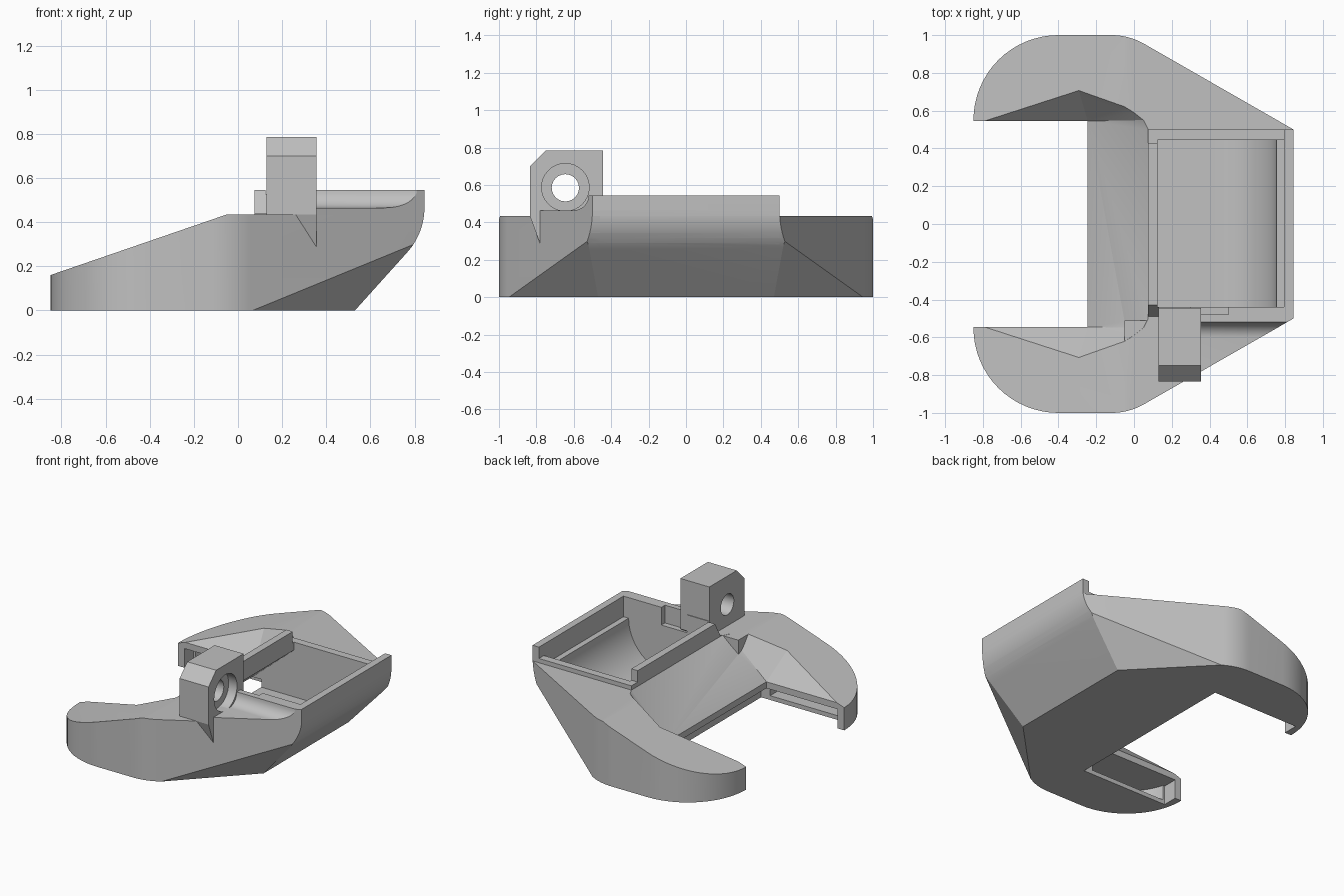
import bpy, bmesh, math
from mathutils import Vector

cube = bpy.data.objects.get("Cube")
if cube:
    bpy.data.objects.remove(cube)

GREY = (0.53, 0.53, 0.53, 1)
grey = bpy.data.materials.new("mid grey")
grey.use_nodes = True
grey.diffuse_color = GREY
grey.node_tree.nodes["Principled BSDF"].inputs["Base Color"].default_value = GREY


def finish(bm, name):
    bmesh.ops.recalc_face_normals(bm, faces=bm.faces)
    mesh = bpy.data.meshes.new(name)
    bm.to_mesh(mesh)
    bm.free()
    mesh.materials.append(grey)
    ob = bpy.data.objects.new(name, mesh)
    bpy.context.collection.objects.link(ob)
    return ob


def prism(points, lo, hi, axis):
    """Extrude a 2D outline along an axis; outline uses the other two axes in order."""
    bm = bmesh.new()
    verts = []
    for p in points:
        co = list(p)
        co.insert(axis, lo)
        verts.append(bm.verts.new(co))
    face = bm.faces.new(verts)
    out = bmesh.ops.extrude_face_region(bm, geom=[face])
    shift = Vector((0, 0, 0))
    shift[axis] = hi - lo
    bmesh.ops.translate(bm, vec=shift, verts=[v for v in out["geom"] if isinstance(v, bmesh.types.BMVert)])
    bmesh.ops.recalc_face_normals(bm, faces=bm.faces)
    return bm


def box(x0, x1, y0, y1, z0, z1, name):
    return finish(prism([(x0, y0), (x1, y0), (x1, y1), (x0, y1)], z0, z1, 2), name)


def arc(cx, cy, rx, ry, a0, a1, n):
    angles = [math.radians(a0 + (a1 - a0) * i / n) for i in range(n + 1)]
    return [(cx + rx * math.cos(a), cy + ry * math.sin(a)) for a in angles]


def trim(bm, co, normal):
    """Remove the side the normal points to and cap the cut."""
    bmesh.ops.bisect_plane(bm, geom=bm.verts[:] + bm.edges[:] + bm.faces[:], dist=1e-5,
                           plane_co=co, plane_no=normal, clear_outer=True)
    bmesh.ops.holes_fill(bm, edges=[e for e in bm.edges if e.is_boundary], sides=0)


def boolean(ob, other, operation):
    mod = ob.modifiers.new("cut", "BOOLEAN")
    mod.operation = operation
    mod.solver = "EXACT"
    mod.object = other
    bpy.context.view_layer.objects.active = ob
    bpy.ops.object.modifier_apply(modifier=mod.name)
    bpy.data.objects.remove(other)


def trim_underside(bm):
    """Rounded and sloping rear end with the two slanted lower corners."""
    rear = arc(0.545, 0.465, 0.3, 0.3, 0, -42, 7) + [(0.53, 0)]
    for (x0, z0), (x1, z1) in zip(rear, rear[1:]):
        trim(bm, (x0, 0, z0), (z0 - z1, 0, x1 - x0))
    for s in (1, -1):
        a, b, c = Vector((0.07, s * 0.943, 0)), Vector((0.8, s * 0.525, 0.3)), Vector((0.53, s * 0.47, 0))
        n = (b - a).cross(c - a)
        trim(bm, a, n if n.z < 0 else -n)


# Outer outline seen from above
half = arc(-0.4, 0.55, 0.45, 0.45, 180, 90, 16) + arc(-0.12, 0.65, 0.35, 0.35, 90, 60, 8) + [(0.845, 0.5)]
outline = half + [(x, -y) for x, y in reversed(half)]


def shell(top):
    bm = prism(outline, 0, top, 2)
    trim(bm, (-0.05, 0, 0.435), (-0.275, 0, 0.8))
    trim_underside(bm)
    return bm


# Main body with two arms
body = finish(shell(0.435), "clamp_body")
boolean(body, box(-1.2, -0.245, -0.545, 0.545, -0.2, 0.9, "mouth_cutter"), "DIFFERENCE")

# Sloping valley between the arms
valley = bmesh.new()
ring = [(-1.2, 0.545, 0.18), (-0.245, 0.545, 0.18), (-1.2, 0.94, 0.6), (-0.36, 0.94, 0.6),
        (-0.05, 0.748, 0.6), (0, 0.59, 0.435), (0.05, 0.55, 0.435), (0.075, 0.5, 0.435), (0.25, 0.42, 0.6)]
for x, y, z in ring:
    for s in (1, -1):
        valley.verts.new((x, s * y, z))
bmesh.ops.convex_hull(valley, input=valley.verts)
boolean(body, finish(valley, "valley_cutter"), "DIFFERENCE")

# Undercut below the lip of the mouth, leaving a tab at each arm tip
boolean(body, box(-0.8, -0.13, -0.65, 0.65, -0.1, 0.135, "undercut_cutter"), "DIFFERENCE")

# Hollow pocket inside each arm, open to the undercut
for s in (1, -1):
    pocket = [(-0.8, 0.6)] + arc(-0.4, 0.55, 0.4, 0.39, 172, 90, 14) + [(-0.2, 0.94), (-0.2, 0.6)]
    boolean(body, finish(prism([(x, s * y) for x, y in pocket], 0.03, 0.135, 2), "pocket_cutter"), "DIFFERENCE")

# Raised tray
tray_bm = prism([(0.075, -0.5), (0.845, -0.5), (0.845, 0.5), (0.075, 0.5)], 0.02, 0.545, 2)
trim_underside(tray_bm)
tray = finish(tray_bm, "tray")
boolean(tray, box(0, 0.795, 0.43, 0.7, 0.465, 0.9, "left_rim_cutter"), "DIFFERENCE")
rim_end = [(-0.43, 0.9), (-0.43, 0.545), (-0.49, 0.44), (-0.7, 0.44), (-0.7, 0.9)]
boolean(tray, finish(prism(rim_end, 0, 0.13, 0), "right_rim_cutter"), "DIFFERENCE")
boolean(body, tray, "UNION")

# Front deck with a concave fillet up to the tray wall
deck_bm = shell(0.545)
trim(deck_bm, (0.3, 0, 0), (-1, 0, 0))
trim(deck_bm, (0, -0.46, 0), (0, 1, 0))
trim(deck_bm, (0, 0, 0.25), (0, 0, -1))
deck = finish(deck_bm, "front_deck")
fillet = [(-1.2, 0.465)] + arc(-0.6, 0.545, 0.08, 0.08, -90, 0, 8) + [(-0.52, 0.7), (-1.2, 0.7)]
boolean(deck, finish(prism(fillet, 0, 1.2, 0), "fillet_cutter"), "DIFFERENCE")
boolean(body, deck, "UNION")

# Hollow with a rounded rear floor and a ledge, running forward under the slope
hollow = [(0.125, 0.8), (0.125, 0.41), (-0.2, 0.134), (-0.2, 0.08)]
hollow += arc(0.42, 0.4, 0.335, 0.32, -90, 0, 12) + [(0.795, 0.4), (0.795, 0.8)]
boolean(body, finish(prism(hollow, -0.44, 0.445, 1), "hollow_cutter"), "DIFFERENCE")
boolean(body, box(0.3, 0.5, -0.48, -0.43, 0.42, 0.8, "wall_recess_cutter"), "DIFFERENCE")

# Small step beside the hinge block
boolean(body, box(-0.05, 0.14, -0.64, -0.51, 0.28, 0.434, "step"), "UNION")

# Hinge block with chamfer, tapered foot and bored hole
side = [(-0.445, 0.785), (-0.75, 0.785), (-0.835, 0.7), (-0.835, 0.435), (-0.78, 0.285), (-0.6, 0.3), (-0.445, 0.43)]
block = finish(prism(side, 0.13, 0.355, 0), "hinge_block")
boolean(block, finish(prism(arc(-0.645, 0.585, 0.073, 0.073, 0, 345, 23), 0, 0.6, 0), "hole_cutter"), "DIFFERENCE")
boolean(block, finish(prism(arc(-0.645, 0.588, 0.127, 0.127, 0, 348.75, 31), 0.29, 0.6, 0), "bore_cutter"), "DIFFERENCE")

# Smooth the round parts, keep edges sharp
bpy.ops.object.select_all(action="DESELECT")
for ob in (body, block):
    ob.select_set(True)
bpy.context.view_layer.objects.active = body
bpy.ops.object.shade_smooth_by_angle(angle=math.radians(20))
